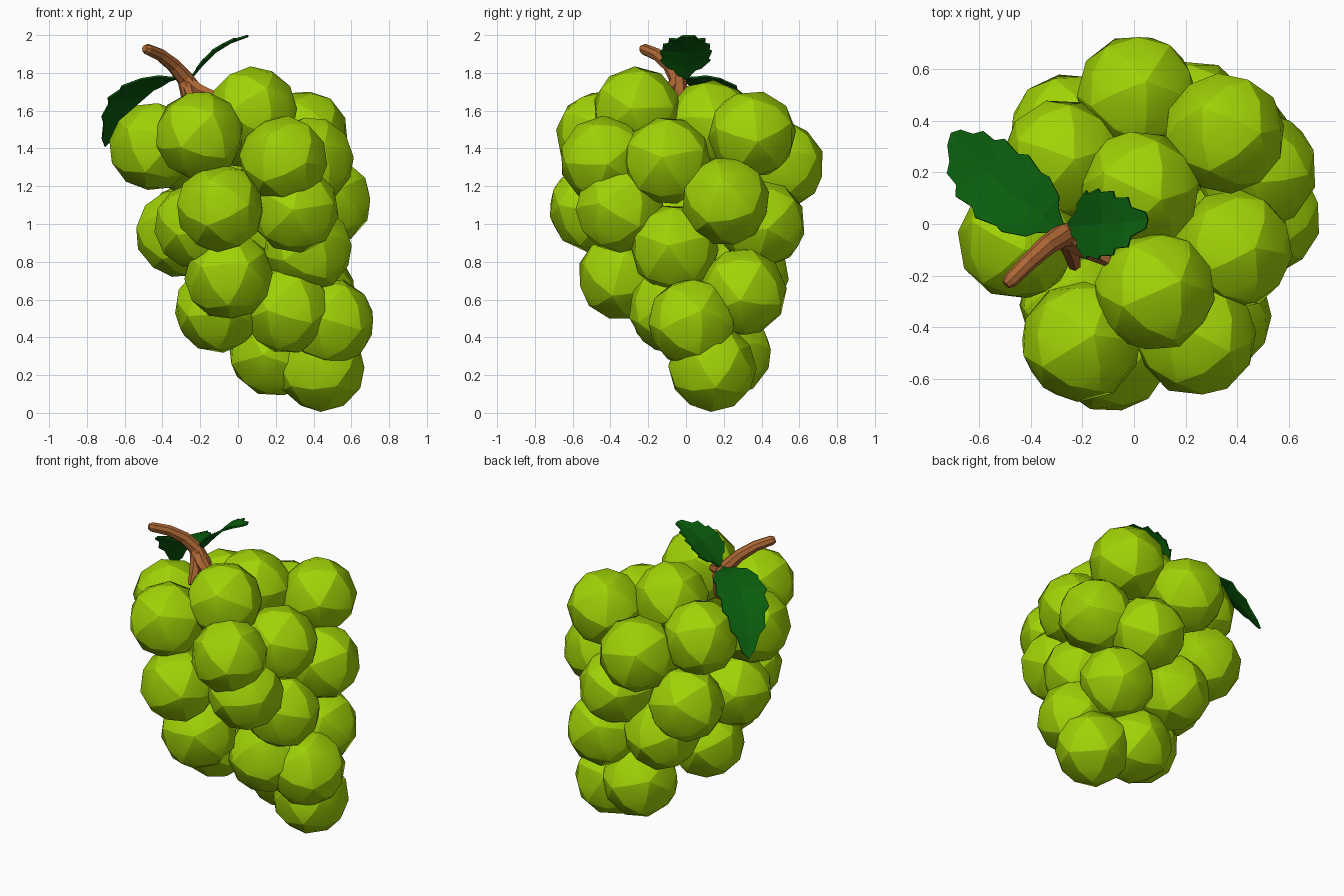
import bpy, bmesh, math, random
from mathutils import Vector, Euler, Matrix

if "Cube" in bpy.data.objects:
    bpy.data.objects.remove(bpy.data.objects["Cube"])

random.seed(4)


def material(name, rgb):
    m = bpy.data.materials.new(name)
    m.diffuse_color = (*rgb, 1)
    m.use_nodes = True
    m.node_tree.nodes["Principled BSDF"].inputs["Base Color"].default_value = m.diffuse_color
    return m


GREEN = material("grape_skin", (0.35, 0.65, 0.002))
LEAF = material("leaf_green", (0.003, 0.11, 0.004))
WOOD = material("stem_wood", (0.42, 0.135, 0.035))


def finish(bm, name, mat):
    bmesh.ops.recalc_face_normals(bm, faces=bm.faces)
    me = bpy.data.meshes.new(name)
    bm.to_mesh(me)
    bm.free()
    me.materials.append(mat)
    ob = bpy.data.objects.new(name, me)
    bpy.context.collection.objects.link(ob)
    return ob


# Grapes: balls of 20 softly rounded facets, each turned differently
R = 0.235
centres = [
    (0.08, -0.26, 1.60), (0.02, 0.13, 1.53), (-0.205, -0.455, 1.47), (0.35, 0.35, 1.475),
    (-0.45, -0.06, 1.41), (-0.28, 0.25, 1.40), (0.24, -0.435, 1.34), (0.38, -0.10, 1.335),
    (0.01, 0.50, 1.31), (0.475, 0.21, 1.12),
    (-0.095, -0.495, 1.085), (0.30, -0.35, 1.08), (-0.21, -0.31, 0.99), (-0.31, -0.06, 0.95),
    (-0.25, 0.35, 0.99), (0.23, 0.40, 1.00), (0.37, -0.06, 0.87),
    (-0.05, -0.34, 0.725), (-0.04, 0.31, 0.73), (0.39, 0.30, 0.64),
    (0.26, -0.07, 0.545), (-0.105, -0.07, 0.55), (0.49, 0.03, 0.48),
    (0.185, 0.22, 0.32), (0.44, 0.14, 0.24),
]
for i, c in enumerate(centres):
    bm = bmesh.new()
    rot = Euler([random.uniform(0, math.tau) for _ in range(3)]).to_matrix().to_4x4()
    bmesh.ops.create_icosphere(bm, subdivisions=2, radius=R,
                               matrix=Matrix.Translation(c) @ rot)
    for f in bm.faces:
        f.smooth = True
    for e in bm.edges:
        e.smooth = all(len(v.link_edges) != 5 for v in e.verts)
    finish(bm, f"grape_{i + 1:02d}", GREEN)


# Stem: tapered tubes along a bent path
def tube(name, path, radii, sides=8):
    pts = [Vector(p) for p in path]
    bm = bmesh.new()
    rings = []
    for i, p in enumerate(pts):
        t = (pts[min(i + 1, len(pts) - 1)] - pts[max(i - 1, 0)]).normalized()
        u = t.cross(Vector((0.6, -0.8, 0.1))).normalized()
        v = t.cross(u)
        rings.append([bm.verts.new(p + radii[i] * (u * math.cos(a) + v * math.sin(a)))
                      for a in (math.tau * k / sides for k in range(sides))])
    for a, b in zip(rings, rings[1:]):
        for k in range(sides):
            n = (k + 1) % sides
            bm.faces.new((a[k], a[n], b[n], b[k]))
    bm.faces.new(rings[0])
    bm.faces.new(rings[-1])
    return finish(bm, name, WOOD)


tube("stem", [(-0.495, -0.235, 1.93), (-0.48, -0.22, 1.925), (-0.41, -0.15, 1.895),
              (-0.34, -0.085, 1.84), (-0.28, -0.045, 1.77), (-0.24, -0.05, 1.69),
              (-0.22, -0.08, 1.55)],
     [0.018, 0.03, 0.034, 0.039, 0.045, 0.065, 0.06])
tube("stem_fork_right", [(-0.27, -0.05, 1.75), (-0.20, -0.09, 1.70), (-0.10, -0.14, 1.67)],
     [0.04, 0.04, 0.025], 6)
tube("stem_fork_front", [(-0.26, -0.06, 1.73), (-0.24, -0.11, 1.66), (-0.23, -0.16, 1.58)],
     [0.04, 0.035, 0.025], 6)


# Leaves: curved blades with toothed edges and a creased midrib
def sample(keys, t):
    x = t * (len(keys) - 1)
    i = min(int(x), len(keys) - 2)
    f = x - i
    a, b = keys[i], keys[i + 1]
    return a.lerp(b, f) if isinstance(a, Vector) else a + (b - a) * f


def leaf(name, spine, widths, side, rows=12):
    spine = [Vector(p) for p in spine]
    side = Vector(side).normalized()
    bm = bmesh.new()
    grid = []
    for i in range(rows + 1):
        t = i / rows
        p, w = sample(spine, t), sample(widths, t)
        ahead = (sample(spine, min(t + 0.03, 1)) - sample(spine, max(t - 0.03, 0))).normalized()
        up = side.cross(ahead).normalized()
        up = up if up.z > 0 else -up
        tooth = 1.07 if i % 2 else 0.95
        slide = ahead * (0.025 if i % 2 and i < rows else 0)
        grid.append([bm.verts.new(p + side * w * s * (tooth if abs(s) == 1 else 1)
                                  + up * w * 0.12 * abs(s) + slide * (abs(s) == 1))
                     for s in (-1, -0.5, 0, 0.5, 1)])
    for a, b in zip(grid, grid[1:]):
        for k in range(4):
            bm.faces.new((a[k], a[k + 1], b[k + 1], b[k]))
    bmesh.ops.remove_doubles(bm, verts=bm.verts, dist=0.002)
    ob = finish(bm, name, LEAF)
    mod = ob.modifiers.new("thickness", "SOLIDIFY")
    mod.thickness = 0.01
    mod.offset = 0


leaf("large_leaf",
     [(-0.27, -0.03, 1.77), (-0.37, 0.04, 1.77), (-0.48, 0.12, 1.73),
      (-0.58, 0.205, 1.66), (-0.65, 0.275, 1.55), (-0.705, 0.35, 1.41)],
     [0.01, 0.125, 0.15, 0.135, 0.09, 0.0], (0.65, 0.76, 0.0))
leaf("small_leaf",
     [(-0.25, -0.01, 1.77), (-0.19, -0.005, 1.84), (-0.12, 0.0, 1.91),
      (-0.04, 0.005, 1.96), (0.055, 0.015, 1.995)],
     [0.02, 0.125, 0.13, 0.09, 0.0], (0.0, 1.0, 0.0))
